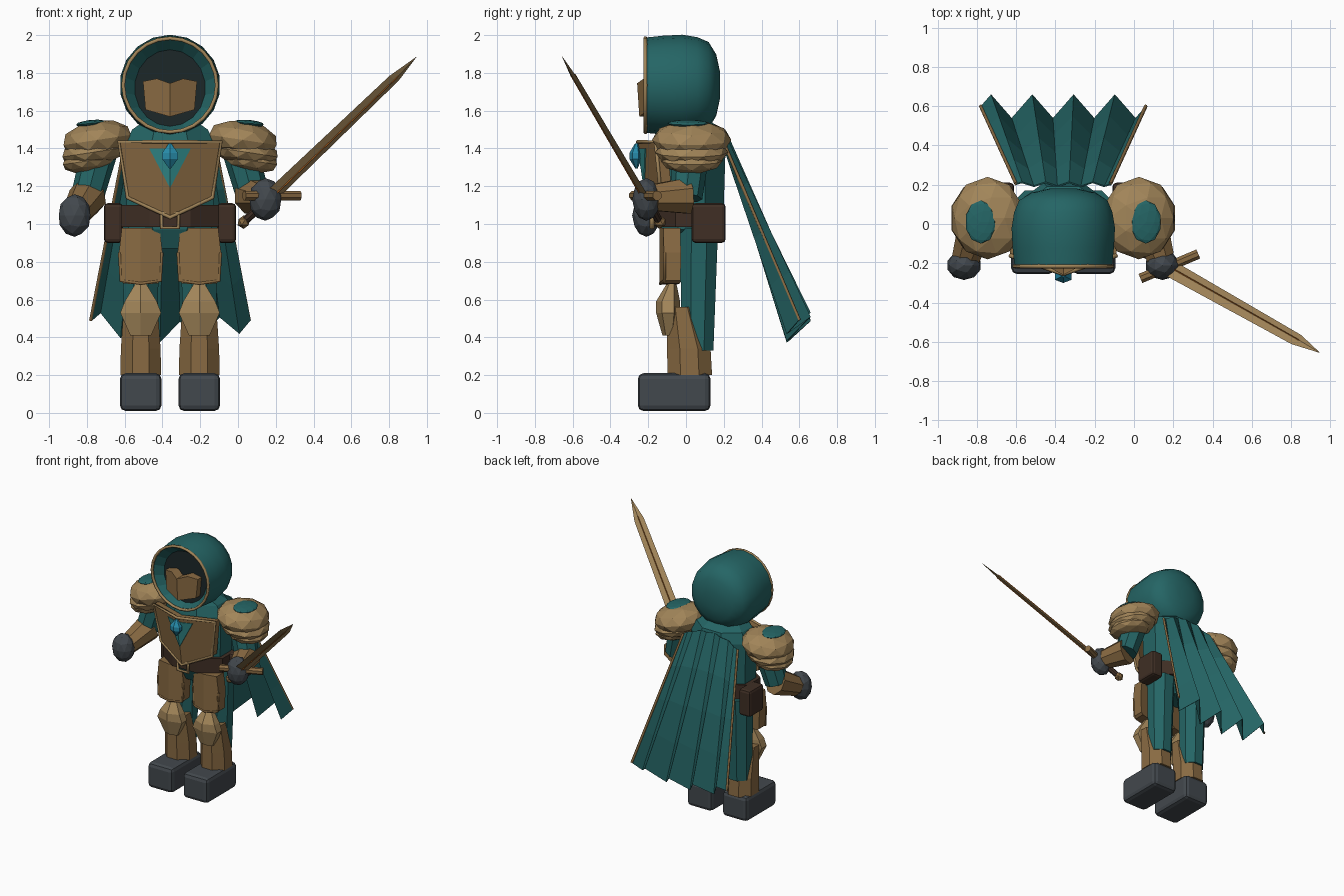
import bpy, bmesh, math
from mathutils import Vector, Matrix

if "Cube" in bpy.data.objects:
    bpy.data.objects.remove(bpy.data.objects["Cube"])

CX = -0.36  # body centre line


def material(name, rgb):
    m = bpy.data.materials.new(name)
    m.diffuse_color = (*rgb, 1)
    m.use_nodes = True
    m.node_tree.nodes["Principled BSDF"].inputs["Base Color"].default_value = m.diffuse_color
    return m


TEAL = material("teal_cloth", (0.018, 0.13, 0.13))
BRONZE = material("bronze", (0.25, 0.145, 0.055))
LIGHT = material("light_bronze", (0.36, 0.235, 0.10))
BROWN = material("leather", (0.05, 0.028, 0.018))
STEEL = material("dark_steel", (0.055, 0.065, 0.075))
DARK = material("hood_shadow", (0.012, 0.02, 0.022))
GEM = material("gem_blue", (0.02, 0.26, 0.40))
INLAY = material("inlay_teal", (0.03, 0.25, 0.25))
ORANGE = material("orange", (0.42, 0.12, 0.015))


def finish(name, bm, mat):
    bmesh.ops.recalc_face_normals(bm, faces=bm.faces)
    me = bpy.data.meshes.new(name)
    bm.to_mesh(me)
    bm.free()
    me.materials.append(mat)
    ob = bpy.data.objects.new(name, me)
    bpy.context.collection.objects.link(ob)
    return ob


def loft(name, rings, mat, axis=(0, 0, 1), n=8, caps=True, phase=0.5):
    """Skin rings (x, y, z, rx, ry) standing across the axis."""
    bm = bmesh.new()
    q = Vector(axis).to_track_quat('Z', 'Y')
    k = 1 / math.cos(math.pi / n)
    loops = []
    for x, y, z, rx, ry in rings:
        angs = [2 * math.pi * (i + phase) / n for i in range(n)]
        loops.append([bm.verts.new(Vector((x, y, z)) + q @ Vector((rx * k * math.cos(a), ry * k * math.sin(a), 0)))
                      for a in angs])
    for a, b in zip(loops, loops[1:]):
        for i in range(n):
            bm.faces.new((a[i], a[(i + 1) % n], b[(i + 1) % n], b[i]))
    if caps:
        bm.faces.new(loops[0])
        bm.faces.new(loops[-1])
    return finish(name, bm, mat)


def limb(name, a, b, ra, rb, mat):
    a, b = Vector(a), Vector(b)
    return loft(name, [(*a, ra, ra), (*b, rb, rb)], mat, b - a)


def box(name, c, size, mat, bevel=0.02, segs=2):
    bm = bmesh.new()
    bmesh.ops.create_cube(bm, size=1, matrix=Matrix.Translation(c) @ Matrix.Diagonal((*size, 1)))
    if bevel:
        bmesh.ops.bevel(bm, geom=bm.edges[:], offset=bevel, segments=segs, profile=0.5, affect='EDGES')
    return finish(name, bm, mat)


def ball(name, c, r, mat, sub=2, tilt=0):
    bm = bmesh.new()
    bmesh.ops.create_icosphere(bm, subdivisions=sub, radius=1, matrix=Matrix.Translation(c)
                               @ Matrix.Rotation(tilt, 4, 'Y') @ Matrix.Diagonal((*r, 1)))
    return finish(name, bm, mat)


def keel_plate(name, half, y, mat, thick, cx=CX):
    """Mirrored plate from half an outline (dx, z); y(dx, z) gives its depth."""
    bm = bmesh.new()
    for s in (-1, 1):
        front = [bm.verts.new((cx + s * d, y(d, z), z)) for d, z in half]
        back = [bm.verts.new((cx + s * d, y(d, z) + thick, z)) for d, z in half]
        bm.faces.new(front)
        bm.faces.new(back)
        for i in range(len(half) - 1):
            bm.faces.new((front[i], front[i + 1], back[i + 1], back[i]))
    bmesh.ops.remove_doubles(bm, verts=bm.verts, dist=1e-5)
    return finish(name, bm, mat)


def rod(name, pts, r, mat, closed=False):
    cu = bpy.data.curves.new(name, 'CURVE')
    cu.dimensions = '3D'
    cu.bevel_depth, cu.bevel_resolution, cu.use_fill_caps = r, 1, True
    sp = cu.splines.new('POLY')
    sp.points.add(len(pts) - 1)
    for p, co in zip(sp.points, pts):
        p.co = (*co, 1)
    sp.use_cyclic_u = closed
    cu.materials.append(mat)
    ob = bpy.data.objects.new(name, cu)
    bpy.context.collection.objects.link(ob)
    bpy.ops.object.select_all(action='DESELECT')
    ob.select_set(True)
    bpy.context.view_layer.objects.active = ob
    bpy.ops.object.convert(target='MESH')


# Torso and belt
loft("tunic", [(CX, 0.03, 0.87, 0.10, 0.11), (CX, 0.02, 0.97, 0.22, 0.15), (CX, 0.03, 1.10, 0.23, 0.17),
               (CX, 0.03, 1.42, 0.24, 0.18), (CX, 0.03, 1.50, 0.20, 0.16), (CX, 0.0, 1.55, 0.13, 0.12)], TEAL)
loft("belt", [(CX, 0.02, 0.985, 0.26, 0.18), (CX, 0.02, 1.10, 0.26, 0.18)], BROWN)
rod("belt_buckle", [(CX + x, -0.18, z) for x, z in ((-.045, .98), (.045, .98), (.045, 1.06), (-.045, 1.06))],
    0.012, LIGHT, True)

# Legs, shoulders and pouches, both sides
for s, side in ((-1, "right"), (1, "left")):
    X = CX + s * 0.155
    box(side + "_boot", (X, -0.0625, 0.11), (0.22, 0.385, 0.20), STEEL, 0.03)
    loft(side + "_trouser", [(X, 0.06, 0.33, 0.085, 0.085), (X, 0.07, 0.98, 0.10, 0.10)], TEAL)
    loft(side + "_greave", [(X, 0.02, 0.20, 0.108, 0.118), (X, 0.015, 0.34, 0.105, 0.115),
                            (X, -0.025, 0.56, 0.09, 0.078)], BRONZE)
    loft(side + "_knee_guard", [(X, -0.09, 0.41, 0.055, 0.03), (X, -0.095, 0.53, 0.108, 0.055),
                                (X, -0.095, 0.59, 0.085, 0.055), (X, -0.075, 0.69, 0.025, 0.02)], LIGHT, n=6, phase=0.5)
    keel_plate(side + "_thigh_plate", [(0, 0.98), (0.10, 0.98), (0.115, 0.85), (0.108, 0.70), (0.09, 0.685), (0, 0.68)],
               lambda d, z: -0.14 + 0.2 * d, BRONZE, 0.09, X)
    rod(side + "_thigh_rim", [(X + d, -0.135 + 0.2 * abs(d), z) for d, z in
        ((-.112, .85), (-.105, .70), (0, .685), (.105, .70), (.112, .85))], 0.009, BRONZE)
    box(side + "_pouch", (CX + s * 0.30, 0.12, 1.005), (0.10, 0.18, 0.21), BROWN, 0.02)
    # Layered shoulder guard
    for i, (dx, z, r) in enumerate(((0.385, 1.445, (0.19, 0.21, 0.105)), (0.405, 1.38, (0.175, 0.195, 0.075)),
                                    (0.43, 1.335, (0.145, 0.165, 0.065)))):
        ball(f"{side}_shoulder_layer_{i + 1}", (CX + s * dx, 0.03, z), r, LIGHT, 2, s * 0.15)
    ball(side + "_shoulder_patch", (CX + s * 0.42, 0.01, 1.533), (0.08, 0.11, 0.018), TEAL, 2, s * 0.1)
    # Arm
    hz = 1.045 if s < 0 else 1.13
    elbow = (CX + s * 0.44, 0.0, hz + 0.09 if s < 0 else 1.14)
    limb(side + "_upper_arm", (CX + s * 0.37, 0.03, 1.40), elbow, 0.09, 0.08, TEAL)
    limb(side + "_bracer", (CX + s * 0.435, 0.01, elbow[2] + 0.01), (CX + s * 0.495, -0.17, hz + 0.01),
         0.095, 0.07, BRONZE)
    ball(side + "_glove", (CX + s * 0.505, -0.21, hz), (0.088, 0.075, 0.113), STEEL, 2)


# Breastplate with rim, inlay and gem
def chest_y(d, z):
    return -0.25 + 0.35 * abs(d) + 0.15 * (1.4 - z)


half = [(0, 1.435), (0.27, 1.435), (0.225, 1.14), (0, 1.035)]
keel_plate("breastplate", half, chest_y, BRONZE, 0.06)
outline = half + [(-d, z) for d, z in half[2:0:-1]]
rod("breastplate_rim", [(CX + d, chest_y(d, z), z) for d, z in outline], 0.011, LIGHT, True)
keel_plate("chest_inlay", [(0, 1.40), (0.11, 1.40), (0, 1.19)], lambda d, z: chest_y(d, z) - 0.006, INLAY, 0.02)
loft("chest_gem", [(CX, -0.262, 1.295, 0.006, 0.006), (CX, -0.268, 1.345, 0.042, 0.028),
                   (CX, -0.268, 1.375, 0.042, 0.028), (CX, -0.262, 1.425, 0.008, 0.008)], GEM, n=6)

# Hood: outer shell, rim, inner band, dark cavity, face mask
HZ = 1.735
hood = loft("hood", [(CX, y, HZ, r, r) for y, r in ((-0.215, 0.248), (-0.12, 0.258), (-0.02, 0.263), (0.06, 0.25),
            (0.12, 0.225), (0.16, 0.16), (0.18, 0.07))] , TEAL, (0, 1, 0), 18)
hood.data.polygons.foreach_set("use_smooth", [True] * len(hood.data.polygons))
bm = bmesh.new()
bm.from_mesh(hood.data)
bmesh.ops.delete(bm, geom=[f for f in bm.faces if f.calc_center_median().y < -0.21], context='FACES_ONLY')
bm.to_mesh(hood.data)
bm.free()
ring = [(CX + 0.248 * math.cos(a * math.pi / 12), -0.215, HZ + 0.248 * math.sin(a * math.pi / 12)) for a in range(24)]
rod("hood_rim", ring, 0.011, LIGHT, True)
loft("hood_inner_band", [(CX, -0.213, HZ, 0.242, 0.242), (CX, -0.15, HZ - 0.015, 0.185, 0.20)],
     TEAL, (0, 1, 0), 18, False)
loft("hood_cavity", [(CX, -0.15, HZ - 0.015, 0.185, 0.20), (CX, -0.06, HZ - 0.015, 0.17, 0.18)],
     DARK, (0, 1, 0), 18)
keel_plate("face_mask", [(0, 1.745), (0.07, 1.77), (0.143, 1.755), (0.13, 1.605), (0, 1.568)],
           lambda d, z: -0.275 + 0.42 * d + 0.25 * abs(z - 1.68), BRONZE, 0.08)

# Pleated cape
bm = bmesh.new()
ts = [0] + [(2 * i + 1) / 16 for i in range(8)] + [1]
wave = [0] + [1, -1] * 4 + [0]
rows = []
for j in range(5):
    f = j / 4
    row = []
    for t, w in zip(ts, wave):
        u = 2 * t - 1
        top = Vector((CX + 0.24 * u, 0.205 + 0.01 * w, 1.49 - 0.07 * u * u))
        low = Vector((CX + 0.42 * u, 0.60 + 0.06 * w, 0.43 + 0.06 * u * u + 0.055 * w))
        row.append(bm.verts.new(top.lerp(low, f)))
    rows.append(row)
for a, b in zip(rows, rows[1:]):
    for i in range(len(a) - 1):
        bm.faces.new((a[i], a[i + 1], b[i + 1], b[i]))
edges = [[r[k].co.copy() for r in rows] for k in (0, -1)]
cape = finish("cape", bm, TEAL)
cape.modifiers.new("thickness", 'SOLIDIFY').thickness = 0.008
for side, pts in zip(("right", "left"), edges):
    rod(side + "_cape_trim", pts, 0.009, BRONZE)

# Sword: blade, fuller, guard, grip, pommel
tip = Vector((0.945, -0.655, 1.885))
pommel = Vector((0.03, -0.14, 1.01))
d = (tip - pommel).normalized()
guard = Vector((0.92, 0.39, 0)).normalized()
w = (guard - d * guard.dot(d)).normalized()
n = d.cross(w)
L = (tip - pommel).length


def blade(name, sections, mat):
    bm = bmesh.new()
    loops = [[bm.verts.new(pommel + d * (L * f) + v) for v in (w * hw, n * ht, -w * hw, -n * ht)]
             for f, hw, ht in sections]
    for a, b in zip(loops, loops[1:]):
        for i in range(4):
            bm.faces.new((a[i], a[(i + 1) % 4], b[(i + 1) % 4], b[i]))
    bm.faces.new(loops[0])
    bm.faces.new(loops[-1])
    return finish(name, bm, mat)


blade("sword_blade", [(0.17, 0.048, 0.014), (0.87, 0.036, 0.011), (1, 0.001, 0.001)], LIGHT)
blade("sword_fuller", [(0.18, 0.011, 0.019), (0.88, 0.008, 0.015), (0.91, 0.001, 0.004)], ORANGE)
mid = Vector((0.18, -0.215, 1.15))
limb("sword_guard", mid - guard * 0.16, mid + guard * 0.16, 0.025, 0.025, BRONZE)
limb("sword_grip", pommel, mid, 0.02, 0.02, BROWN)
ball("sword_pommel", pommel, (0.036, 0.036, 0.036), BRONZE, 1)
